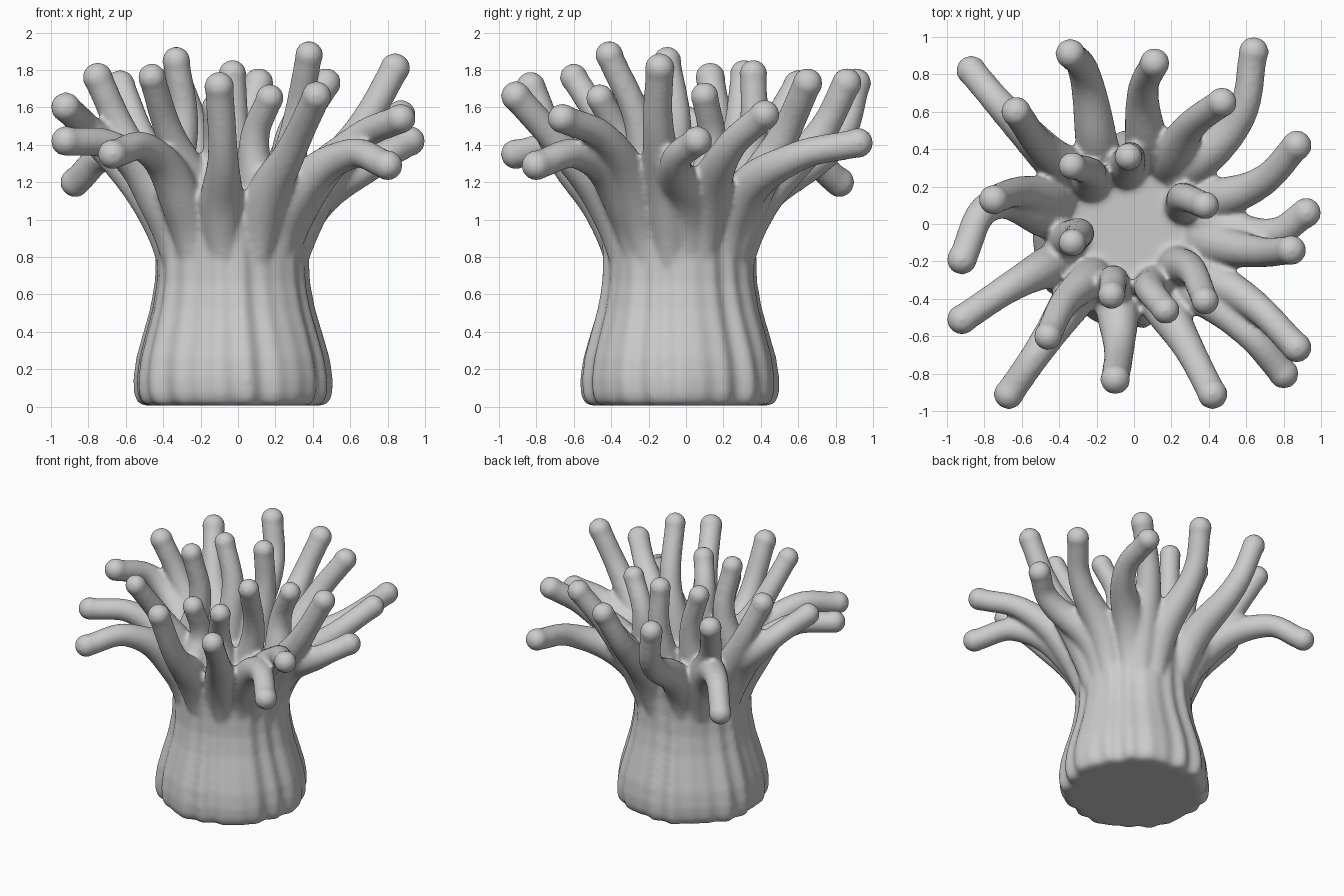
import bpy, bmesh
from math import sin, cos, pi, radians
from mathutils import Matrix, Vector

if "Cube" in bpy.data.objects:
    bpy.data.objects.remove(bpy.data.objects["Cube"])

CX, CY = -0.03, -0.03

# Tentacles: root angle, middle x y z, tip x y z
OUTER = [
    (138, -.69, .61, 1.34, -.87, .82, 1.20),
    (112, -.27, .82, 1.45, -.34, .91, 1.73),
    (76, .05, .72, 1.46, .11, .86, 1.73),
    (46, .57, .58, 1.33, .64, .92, 1.41),
    (58, .31, .53, 1.46, .47, .65, 1.73),
    (20, .69, .23, 1.38, .87, .42, 1.56),
    (6, .75, -.05, 1.32, .92, .06, 1.42),
    (-9, .68, -.15, 1.52, .84, -.14, 1.81),
    (-33, .64, -.43, 1.43, .87, -.66, 1.54),
    (-43, .60, -.57, 1.35, .80, -.80, 1.29),
    (-66, .29, -.66, 1.38, .42, -.91, 1.66),
    (-98, -.08, -.66, 1.33, -.10, -.83, 1.71),
    (-129, -.49, -.65, 1.38, -.67, -.91, 1.35),
    (-155, -.65, -.33, 1.38, -.92, -.51, 1.42),
    (172, -.78, .09, 1.46, -.92, -.19, 1.60),
    (158, -.62, .17, 1.47, -.75, .13, 1.76),
    (133, -.50, .42, 1.40, -.63, .60, 1.72),
]
INNER = [
    (25, .27, .14, 1.42, .38, .10, 1.66),
    (-36, .31, -.25, 1.50, .38, -.41, 1.88),
    (-66, .09, -.36, 1.44, .17, -.46, 1.65),
    (-105, -.11, -.30, 1.36, -.12, -.38, 1.60),
    (-128, -.37, -.42, 1.47, -.46, -.60, 1.76),
    (128, -.24, .28, 1.50, -.33, .31, 1.78),
    (92, -.02, .36, 1.48, -.03, .36, 1.78),
    (190, -.29, -.05, 1.52, -.33, -.10, 1.85),
]

bm = bmesh.new()

# Body column: turned profile with soft, drifting vertical folds deepest at the foot
PROFILE = [(.46, .005), (.50, .02), (.52, .07), (.523, .15), (.508, .26), (.475, .38),
           (.435, .52), (.41, .66), (.405, .8), (.412, .92), (.425, 1.03), (.39, 1.1), (.2, 1.1)]
SEG = 144
rings = []
for r, z in PROFILE:
    amp = .017 * (1 - .5 * min(z, 1))
    ring = []
    for i in range(SEG):
        a = 2 * pi * i / SEG
        fold = amp * (.5 * sin(17 * a + 1.5 * z) + .6 * sin(7 * a + 1 - z) + .5 * sin(23 * a + 2 + 2 * z))
        rr = r + fold
        ring.append(bm.verts.new((CX + rr * cos(a), CY + rr * sin(a), z)))
    rings.append(ring)
for lo, hi in zip(rings, rings[1:]):
    for i in range(SEG):
        j = (i + 1) % SEG
        bm.faces.new((lo[i], lo[j], hi[j], hi[i]))
bm.faces.new(rings[0][::-1])
bm.faces.new(rings[-1])


def add_tentacle(points, radii):
    """Tapered tube through the points with a rounded, slightly swollen tip."""
    cu = bpy.data.curves.new("tentacle_path", 'CURVE')
    cu.dimensions = '3D'
    cu.bevel_depth = 1
    cu.bevel_resolution = 5
    cu.resolution_u = 12
    cu.use_fill_caps = True
    sp = cu.splines.new('BEZIER')
    sp.radius_interpolation = 'CARDINAL'
    sp.bezier_points.add(len(points) - 1)
    for bp, p, r in zip(sp.bezier_points, points, radii):
        bp.co, bp.radius = p, r
        bp.handle_left_type = bp.handle_right_type = 'AUTO'
    ob = bpy.data.objects.new("tentacle_path", cu)
    bpy.context.collection.objects.link(ob)
    dg = bpy.context.evaluated_depsgraph_get()
    me = bpy.data.meshes.new_from_object(ob.evaluated_get(dg))
    bm.from_mesh(me)
    bpy.data.objects.remove(ob)
    bpy.data.curves.remove(cu)
    bpy.data.meshes.remove(me)
    bmesh.ops.create_icosphere(bm, subdivisions=3, radius=radii[-1] * 1.06,
                               matrix=Matrix.Translation(points[-1]))


def ring_point(angle, r, z):
    a = radians(angle)
    return Vector((CX + r * cos(a), CY + r * sin(a), z))


# Outer tentacles grow out of the column wall as ridges
for ang, *c in OUTER:
    add_tentacle([ring_point(ang, .31, .66), ring_point(ang, .41, 1.06), Vector(c[:3]), Vector(c[3:])],
                 [.06, .115, .084, .077])

# Inner tentacles rise from the rim of the top disc
for ang, *c in INNER:
    add_tentacle([ring_point(ang, .31, .95), ring_point(ang, .33, 1.15), Vector(c[:3]), Vector(c[3:])],
                 [.10, .105, .08, .072])

mesh = bpy.data.meshes.new("anemone")
bm.to_mesh(mesh)
bm.free()
anemone = bpy.data.objects.new("anemone", mesh)
bpy.context.collection.objects.link(anemone)

# Fuse everything into one soft skin
remesh = anemone.modifiers.new("fuse", 'REMESH')
remesh.mode = 'VOXEL'
remesh.voxel_size = .015
remesh.use_smooth_shade = True
smooth = anemone.modifiers.new("soften", 'SMOOTH')
smooth.factor = .5
smooth.iterations = 10
